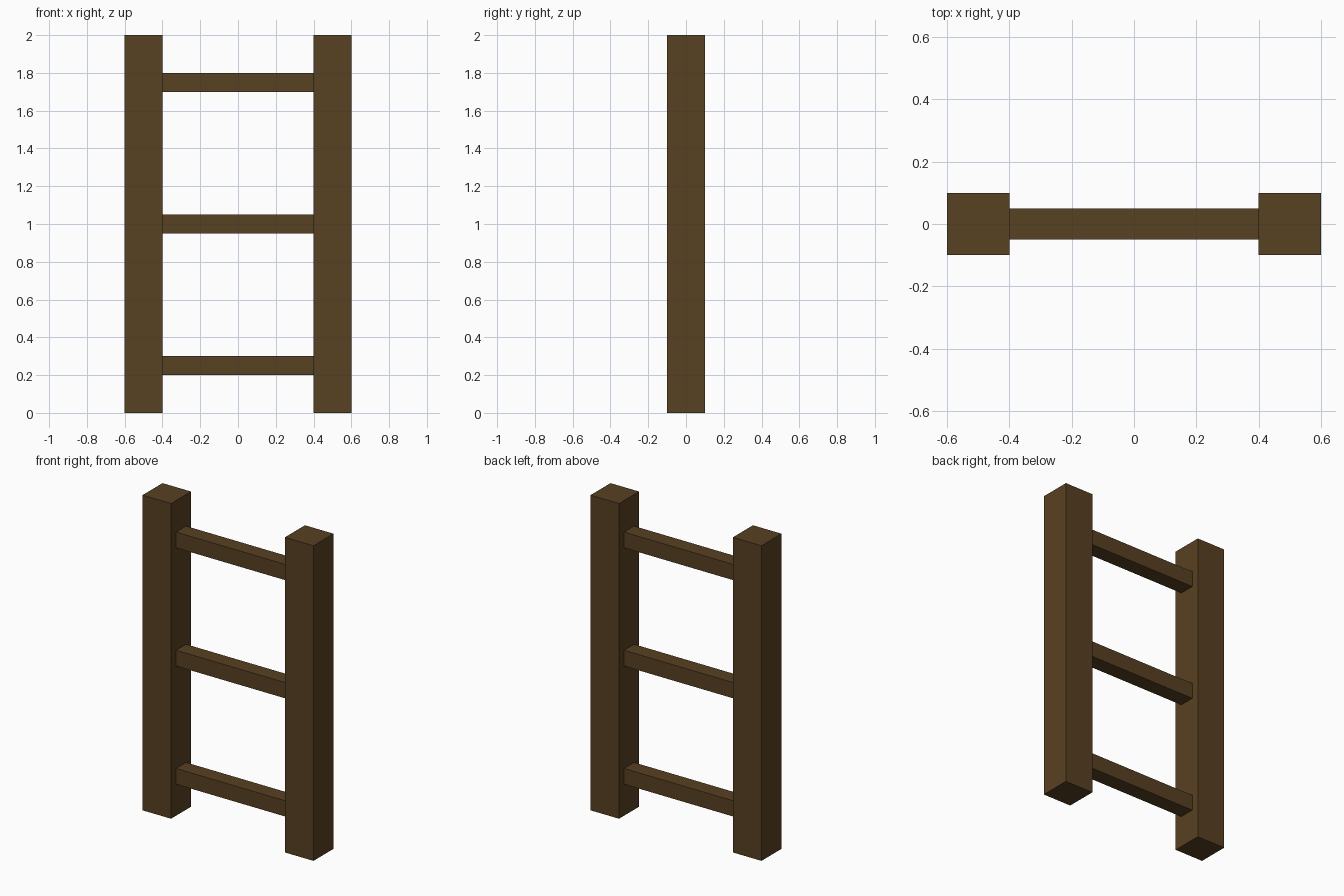
import bpy

if "Cube" in bpy.data.objects:
    bpy.data.objects.remove(bpy.data.objects["Cube"])

wood = bpy.data.materials.new("dark_wood")
wood.diffuse_color = (0.097, 0.052, 0.016, 1.0)
wood.use_nodes = True
wood.node_tree.nodes["Principled BSDF"].inputs["Base Color"].default_value = wood.diffuse_color


def box(name, size, centre):
    """Axis-aligned box with its size baked into the mesh."""
    bpy.ops.mesh.primitive_cube_add(size=1, location=centre)
    obj = bpy.context.object
    obj.name = name
    obj.scale = size
    bpy.ops.object.transform_apply(location=False, rotation=False, scale=True)
    obj.data.materials.append(wood)
    return obj


# Upright posts
for side, x in (("left", -0.5), ("right", 0.5)):
    box(f"{side}_post", (0.2, 0.2, 2.0), (x, 0, 1.0))

# Rungs between the inner faces of the posts
for name, z in (("lower", 0.25), ("middle", 1.0), ("upper", 1.75)):
    box(f"{name}_rung", (0.8, 0.1, 0.1), (0, 0, z))
